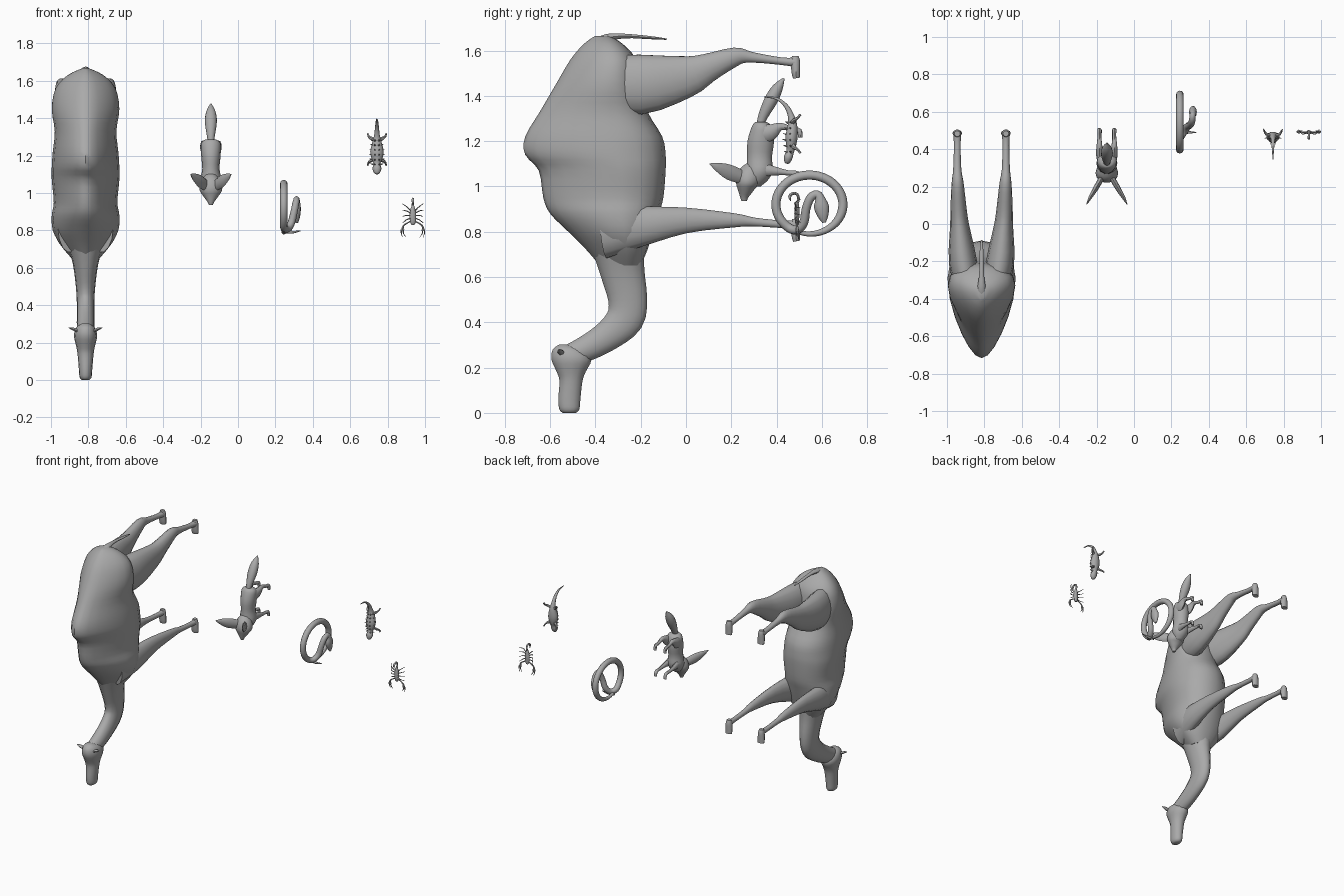
import bpy, bmesh, math
from mathutils import Vector

GREY = bpy.data.materials.new("plain_grey")
GREY.diffuse_color = (0.4, 0.4, 0.4, 1)
X, Y, Z = Vector((1, 0, 0)), Vector((0, 1, 0)), Vector((0, 0, 1))


def smooth_path(pts, n):
    """Catmull-Rom interpolation of station tuples."""
    out = []
    for i in range(len(pts) - 1):
        a, b, c, d = (pts[max(0, min(len(pts) - 1, i + k))] for k in (-1, 0, 1, 2))
        for s in range(n):
            t = s / n
            out.append([0.5 * (2 * q + (r - p) * t + (2 * p - 5 * q + 4 * r - u) * t * t
                               + (3 * q - p - 3 * r + u) * t ** 3)
                        for p, q, r, u in zip(a, b, c, d)])
    return out + [list(pts[-1])]


def loft(name, cx, pts, pair=False, ref=X, sides=14, n=3, egg=0.0, flat=False):
    """Skin elliptical rings along stations (dx, y, z, side radius, depth radius)."""
    bm = bmesh.new()
    st = smooth_path(pts, n)
    for m in ((1, -1) if pair else (1,)):
        pos = [Vector((cx + m * p[0], p[1], p[2])) for p in st]
        rings = []
        for i, p in enumerate(st):
            t = (pos[min(i + 1, len(st) - 1)] - pos[max(i - 1, 0)]).normalized()
            if flat:
                t = -Z
            u = (ref - t * ref.dot(t)).normalized()
            v = t.cross(u)
            if flat:
                v = Y
            ru, rv = max(p[3], 0.001), max(p[4], 0.001)
            ring = []
            for k in range(sides):
                a = 2 * math.pi * k / sides
                w = ru * math.cos(a) * (1 + egg * math.sin(a))
                ring.append(bm.verts.new(pos[i] + u * w + v * (rv * math.sin(a))))
            rings.append(ring)
        for r0, r1 in zip(rings, rings[1:]):
            for k in range(sides):
                j = (k + 1) % sides
                bm.faces.new((r0[k], r0[j], r1[j], r1[k]))
        bm.faces.new(rings[0])
        bm.faces.new(rings[-1])
    bmesh.ops.recalc_face_normals(bm, faces=bm.faces)
    me = bpy.data.meshes.new(name)
    bm.to_mesh(me)
    bm.free()
    me.materials.append(GREY)
    ob = bpy.data.objects.new(name, me)
    bpy.context.collection.objects.link(ob)
    bpy.context.view_layer.objects.active = ob
    ob.select_set(True)
    bpy.ops.object.shade_smooth_by_angle(angle=math.radians(45))
    ob.select_set(False)
    return ob


# ---- camel ----
C = -0.815
torso = [(1.665, -.40, -.34, .02), (1.63, -.45, -.28, .09), (1.56, -.51, -.22, .15),
         (1.45, -.575, -.20, .17), (1.33, -.645, -.17, .155), (1.22, -.71, -.105, .165),
         (1.14, -.71, -.09, .17), (1.07, -.65, -.09, .17), (.95, -.63, -.10, .16),
         (.88, -.60, -.12, .17), (.80, -.52, -.145, .165), (.72, -.44, -.17, .125),
         (.65, -.38, -.20, .07)]
loft("camel_torso", C, [(0, (a + b) / 2, z, w, (b - a) / 2) for z, a, b, w in torso],
     sides=20, egg=0.38, flat=True)
loft("camel_neck", C, [(0, -.30, .74, .10, .12), (0, -.28, .62, .068, .10), (0, -.257, .50, .052, .088),
                       (0, -.27, .415, .047, .085), (0, -.34, .345, .047, .07),
                       (0, -.43, .29, .047, .06), (0, -.52, .25, .045, .05)])
loft("camel_head", C, [(0, -.54, .302, .02, .02), (0, -.52, .28, .05, .07), (0, -.506, .235, .062, .09),
                       (0, -.507, .18, .05, .065), (0, -.508, .14, .043, .052), (0, -.515, .06, .036, .05),
                       (0, -.515, .015, .032, .045), (0, -.515, 0, .02, .03)], flat=True)
loft("camel_ears", C, [(.04, -.55, .26, .012, .008), (.065, -.555, .272, .014, .008),
                       (.09, -.56, .28, .002, .002)], pair=True, ref=Y, sides=8)
loft("camel_hind_legs", C, [(.07, -.38, 1.46, .06, .12), (.10, -.2, 1.45, .075, .135),
                            (.118, 0, 1.485, .05, .095), (.124, .1, 1.525, .042, .065),
                            (.128, .22, 1.573, .032, .042), (.13, .29, 1.57, .022, .024),
                            (.13, .42, 1.553, .018, .017), (.13, .485, 1.548, .022, .022)], pair=True)
loft("camel_front_legs", C, [(.08, -.36, .81, .07, .13), (.12, -.2, .825, .055, .092),
                             (.127, 0, .85, .036, .058), (.13, .22, .85, .024, .031),
                             (.13, .3, .843, .018, .02), (.13, .42, .833, .016, .017),
                             (.13, .485, .832, .02, .02)], pair=True)
for part, z in (("hind", 1.53), ("front", .81)):
    loft(f"camel_{part}_hooves", C, [(.13, .483, z + .045, .016, .015), (.13, .483, z + .02, .022, .022),
                                     (.13, .485, z - .03, .026, .019), (.13, .488, z - .052, .024, .016)],
         pair=True, sides=10)
loft("camel_tail", C, [(0, -.42, 1.62, .03, .02), (0, -.35, 1.655, .024, .018), (0, -.27, 1.664, .013, .01),
                       (0, -.16, 1.657, .011, .007), (0, -.085, 1.65, .004, .003)], sides=8)

# ---- fox ----
F = -0.145
loft("fox_body", F, [(0, .33, 1.285, .03, .025), (0, .335, 1.265, .052, .045), (0, .33, 1.2, .052, .06),
                     (0, .325, 1.13, .046, .056), (0, .325, 1.07, .056, .06), (0, .315, 1.03, .045, .05),
                     (0, .30, 1.0, .025, .03)], flat=True)
loft("fox_head", F, [(0, .31, 1.085, .035, .04), (0, .285, 1.05, .056, .055), (0, .268, 1.015, .06, .05),
                     (0, .262, .985, .042, .036), (0, .257, .955, .02, .02), (0, .257, .935, .01, .012)])
loft("fox_ears", F, [(.025, .25, 1.04, .03, .015), (.06, .19, 1.063, .034, .014),
                     (.09, .14, 1.085, .02, .009), (.108, .105, 1.10, .002, .002)], pair=True, ref=Z, sides=8)
loft("fox_tail", F, [(0, .325, 1.26, .015, .015), (0, .34, 1.31, .022, .022), (0, .375, 1.38, .032, .03),
                     (0, .405, 1.435, .025, .024), (0, .432, 1.477, .003, .004)])
loft("fox_hind_legs", F, [(.03, .33, 1.23, .02, .045), (.038, .375, 1.24, .02, .036),
                          (.04, .42, 1.265, .015, .016), (.04, .47, 1.25, .01, .011),
                          (.04, .5, 1.245, .011, .012), (.04, .505, 1.215, .011, .009)], pair=True, sides=8)
loft("fox_front_legs", F, [(.03, .32, 1.075, .018, .035), (.036, .39, 1.068, .015, .02),
                           (.038, .45, 1.06, .01, .011), (.038, .495, 1.055, .011, .011),
                           (.038, .502, 1.025, .011, .008)], pair=True, sides=8)

# ---- snake ----
S = 0.245
coil = []
for k in range(19):
    a = math.radians(-112 + 345 * k / 18)
    r = .009 + .011 * min(1, k / 5)
    coil.append((0, .545 + .148 * math.cos(a), .92 + .13 * math.sin(a), r, r))
coil += [(.02, .49, .808, .02, .02), (.04, .52, .84, .02, .02), (.055, .53, .90, .019, .019),
         (.065, .55, .95, .018, .019), (.068, .578, .965, .016, .018), (.07, .592, .945, .018, .022),
         (.07, .598, .91, .021, .033), (.07, .605, .87, .016, .024), (.07, .61, .84, .006, .008)]
loft("snake_body", S, coil, sides=12)
loft("snake_tail", S, [(-.01, .49, .797, .01, .01), (.04, .49, .79, .008, .008),
                       (.088, .49, .797, .002, .002)], ref=Y, sides=8)

# ---- lizard ----
L = 0.743
loft("lizard_body", L, [(0, .345, 1.395, .002, .002), (0, .40, 1.388, .006, .006), (0, .442, 1.355, .01, .01),
                        (0, .464, 1.31, .015, .015), (0, .47, 1.27, .025, .022), (0, .466, 1.22, .036, .028),
                        (0, .464, 1.18, .028, .023), (0, .46, 1.155, .018, .018), (0, .452, 1.13, .024, .02),
                        (0, .447, 1.108, .016, .014), (0, .446, 1.10, .006, .006)], sides=10)
for part, z0, d in (("hind", 1.28, 1), ("front", 1.185, -1)):
    loft(f"lizard_{part}_legs", L, [(.01, .47, z0, .011, .011), (.034, .48, z0 + d * .014, .009, .009),
                                    (.044, .493, z0 + d * .022, .006, .006),
                                    (.05, .505, z0 + d * .038, .006, .003)], pair=True, ref=Z, sides=6, n=2)
for k in range(6):  # thorny flanks and back
    z = 1.15 + k * .026
    w = .026 - .004 * abs(k - 2)
    loft("lizard_side_spikes", L, [(w - .006, .464, z, .007, .007), (w + .018, .458, z + .006, .001, .001)],
         pair=True, ref=Z, sides=5, n=1)
    loft("lizard_back_spikes", L, [(.01, .45, z, .006, .006), (.013, .425 + .004 * abs(k - 2), z + .006, .001, .001)],
         pair=True, sides=5, n=1)

# ---- scorpion ----
P = 0.935
loft("scorpion_body", P, [(0, .492, .83, .008, .006), (0, .49, .845, .015, .009), (0, .49, .88, .018, .011),
                          (0, .49, .91, .014, .01), (0, .49, .93, .007, .007)], sides=8)
loft("scorpion_tail", P, [(0, .49, .925, .007, .007), (0, .497, .945, .006, .006), (0, .49, .966, .006, .006),
                          (0, .47, .968, .006, .006), (0, .458, .955, .007, .007), (0, .462, .935, .001, .001)],
     sides=8)
loft("scorpion_claw_arms", P, [(.008, .49, .85, .004, .004), (.025, .49, .842, .004, .004),
                               (.05, .49, .825, .005, .005), (.056, .492, .80, .009, .008)],
     pair=True, ref=Y, sides=6)
for w, e in ((.05, .036), (.061, .055)):
    loft("scorpion_pincers", P, [(w, .492, .805, .005, .005), (w + .001, .495, .785, .004, .003),
                                 (e, .498, .763, .001, .001)], pair=True, ref=Y, sides=6)
for k in range(4):
    z, end = .865 + .013 * k, .84 + .034 * k
    loft("scorpion_legs", P, [(.01, .49, z, .0035, .0035), (.034, .48, (z + end) / 2 + .004, .003, .003),
                              (.055, .505, end, .0015, .0015)], pair=True, ref=Z, sides=5, n=2)
